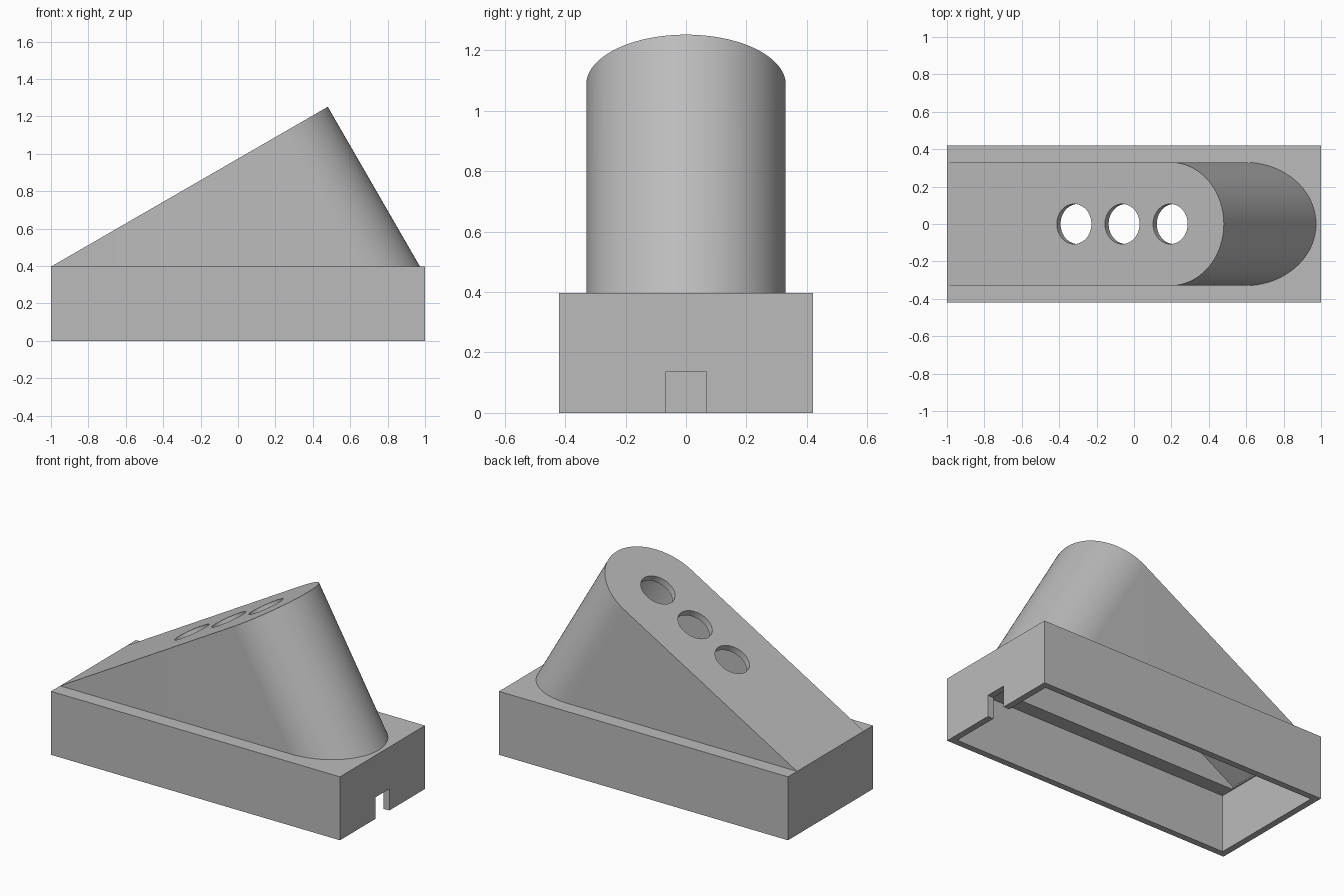
import bpy, bmesh, math
from mathutils import Vector

cube = bpy.data.objects.get("Cube")
if cube:
    bpy.data.objects.remove(cube, do_unlink=True)

HALF_LEN, HALF_WID, BASE_H, WALL = 1.0, 0.42, 0.397, 0.04
RADIUS, SLOPE_LEN, TILT = 0.33, 1.709, math.radians(30)

along = Vector((math.cos(TILT), 0, math.sin(TILT)))     # up the ramp
normal = Vector((-math.sin(TILT), 0, math.cos(TILT)))   # out of the ramp
foot = Vector((-HALF_LEN, 0, BASE_H))                   # low edge of the ramp

grey = bpy.data.materials.new("plain grey")
grey.use_nodes = True
grey.diffuse_color = (0.5, 0.5, 0.5, 1)
grey.node_tree.nodes["Principled BSDF"].inputs["Base Color"].default_value = (0.5, 0.5, 0.5, 1)


def prism(name, top, bottom):
    """Solid between two matching outlines."""
    bm = bmesh.new()
    a = [bm.verts.new(p) for p in top]
    b = [bm.verts.new(p) for p in bottom]
    bm.faces.new(a)
    bm.faces.new(b[::-1])
    for i in range(len(a)):
        j = (i + 1) % len(a)
        bm.faces.new((a[j], a[i], b[i], b[j]))
    bmesh.ops.recalc_face_normals(bm, faces=bm.faces)
    mesh = bpy.data.meshes.new(name)
    bm.to_mesh(mesh)
    bm.free()
    obj = bpy.data.objects.new(name, mesh)
    bpy.context.collection.objects.link(obj)
    mesh.materials.append(grey)
    return obj


def box(name, x0, x1, half_y, z0, z1):
    rect = [(x0, -half_y), (x1, -half_y), (x1, half_y), (x0, half_y)]
    return prism(name, [(x, y, z1) for x, y in rect], [(x, y, z0) for x, y in rect])


def round_ramp(name, start, inset, floor):
    """Round-ended ramp, dropped square to its slope down to floor height."""
    r, centre = RADIUS - inset, SLOPE_LEN - RADIUS
    outline = [(start, -r)]
    for i in range(65):
        a = math.pi * (i / 64 - 0.5)
        outline.append((centre + r * math.cos(a), r * math.sin(a)))
    outline.append((start, r))
    top = [foot + along * u + Vector((0, v, 0)) - normal * inset for u, v in outline]
    bottom = [p - normal * ((p.z - floor) / normal.z) for p in top]
    return prism(name, top, bottom)


def combine(target, tool, operation):
    tool.hide_render = True
    mod = target.modifiers.new("join", "BOOLEAN")
    mod.operation, mod.object, mod.solver = operation, tool, "EXACT"
    bpy.context.view_layer.objects.active = target
    bpy.ops.object.modifier_apply(modifier=mod.name)
    bpy.data.objects.remove(tool, do_unlink=True)


# Outer body: rectangular base with the round-ended ramp on top
body = box("ramp_housing", -HALF_LEN, HALF_LEN, HALF_WID, 0, BASE_H)
combine(body, round_ramp("ramp", 0, 0, BASE_H - 0.02), "UNION")

# Hollow inside, open at the bottom
inner = HALF_LEN - WALL
combine(body, box("base_cavity", -inner, inner, HALF_WID - WALL, -0.1, BASE_H - WALL), "DIFFERENCE")
combine(body, round_ramp("ramp_cavity", 0.023, WALL, BASE_H - WALL - 0.012), "DIFFERENCE")

# Cable notch in the end wall
combine(body, box("notch", inner - 0.05, HALF_LEN + 0.1, 0.068, -0.1, 0.135), "DIFFERENCE")

# Three round holes through the ramp
for i in range(3):
    mid = foot + along * (SLOPE_LEN - RADIUS - 0.297 * i)
    ring = []
    for k in range(48):
        a = math.tau * k / 48
        ring.append(mid + along * 0.107 * math.cos(a) + Vector((0, 0.107 * math.sin(a), 0)))
    hole = prism("hole", [p + normal * 0.05 for p in ring], [p - normal * 0.08 for p in ring])
    combine(body, hole, "DIFFERENCE")

# Smooth round walls, crisp edges
bpy.ops.object.select_all(action="DESELECT")
body.select_set(True)
bpy.context.view_layer.objects.active = body
bpy.ops.object.shade_smooth_by_angle(angle=math.radians(30))
